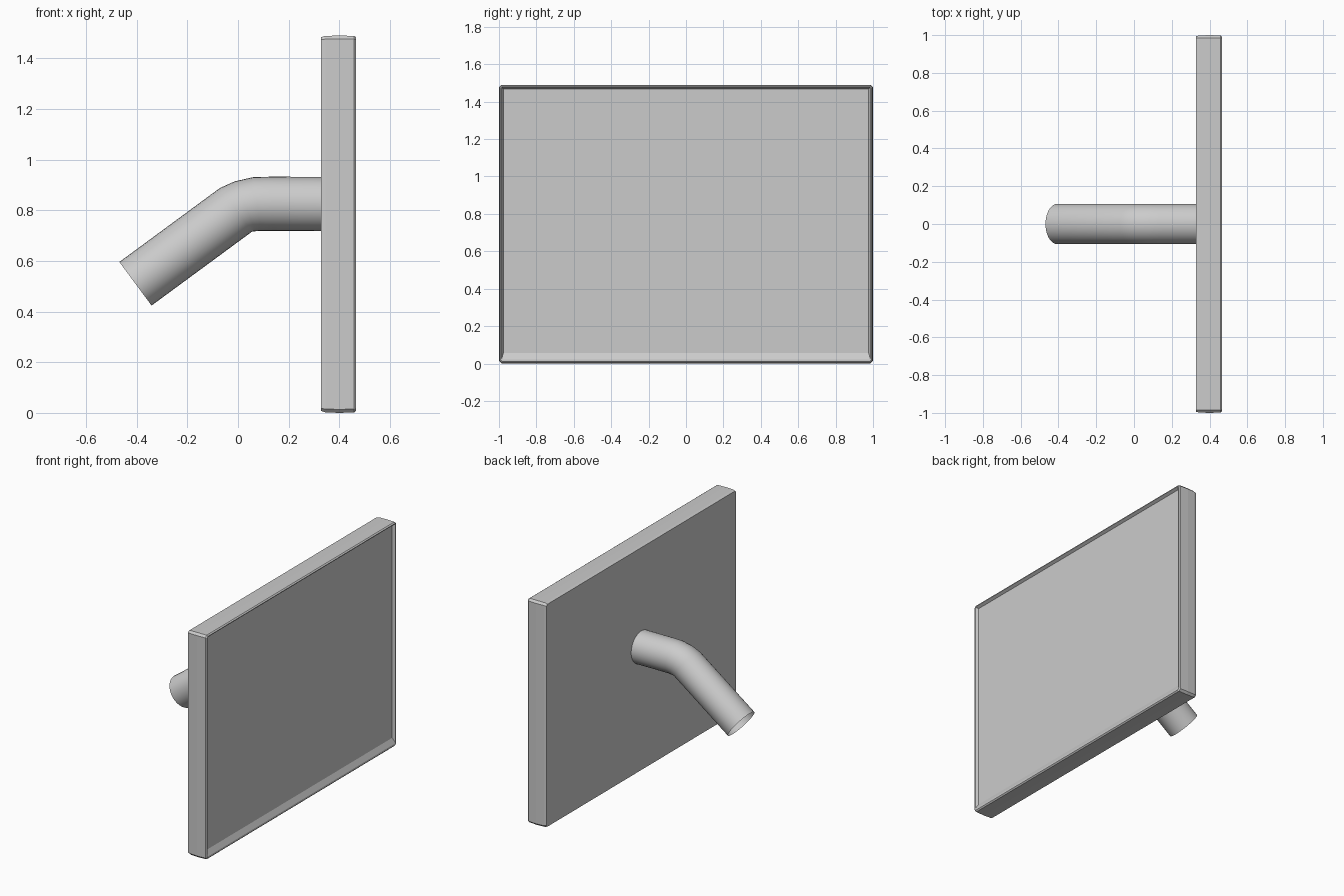
import bpy, bmesh, math

if "Cube" in bpy.data.objects:
    bpy.data.objects.remove(bpy.data.objects["Cube"])


def make_object(name, bm):
    bmesh.ops.recalc_face_normals(bm, faces=bm.faces)
    mesh = bpy.data.meshes.new(name)
    bm.to_mesh(mesh)
    bm.free()
    obj = bpy.data.objects.new(name, mesh)
    bpy.context.collection.objects.link(obj)
    return obj


def loft(bm, rings):
    loops = [[bm.verts.new(p) for p in ring] for ring in rings]
    for a, b in zip(loops, loops[1:]):
        n = len(a)
        for i in range(n):
            j = (i + 1) % n
            bm.faces.new((a[i], a[j], b[j], b[i]))
    return loops


def panel_ring(x, half, low, high, c):
    # rectangle in the yz plane with clipped corners
    return [(x, -half + c, low), (x, half - c, low), (x, half, low + c),
            (x, half, high - c), (x, half - c, high), (x, -half + c, high),
            (x, -half, high - c), (x, -half, low + c)]


# Display panel: back, sides, rim, recessed screen with a sloped lower lip
bm = bmesh.new()
loops = loft(bm, [
    panel_ring(0.328, 0.994, 0.008, 1.484, 0.010),
    panel_ring(0.345, 0.998, 0.002, 1.489, 0.013),
    panel_ring(0.400, 1.000, 0.000, 1.490, 0.014),
    panel_ring(0.459, 0.998, 0.002, 1.489, 0.013),
    panel_ring(0.467, 0.992, 0.010, 1.483, 0.010),
    panel_ring(0.467, 0.986, 0.022, 1.478, 0.002),
    panel_ring(0.448, 0.976, 0.056, 1.468, 0.001),
])
bm.faces.new(loops[0])
bm.faces.new(loops[-1])
make_object("display_panel", bm)

# Bent mounting arm: open tube swept along centres (x, z, tilt in degrees)
path = [(0.329, 0.825, 0), (0.135, 0.826, 1), (0.075, 0.825, 8),
        (0.029, 0.816, 23), (-0.008, 0.802, 36.5), (-0.405, 0.510, 36.5)]
radius, sides = 0.107, 32
rings = []
for x, z, tilt in path:
    t = math.radians(tilt)
    ring = []
    for i in range(sides):
        a = 2 * math.pi * i / sides
        up = radius * math.cos(a)
        ring.append((x - up * math.sin(t), radius * math.sin(a), z + up * math.cos(t)))
    rings.append(ring)
bm = bmesh.new()
loft(bm, rings)
arm = make_object("mounting_arm", bm)
bpy.context.view_layer.objects.active = arm
arm.select_set(True)
bpy.ops.object.shade_smooth_by_angle(angle=math.radians(40))
